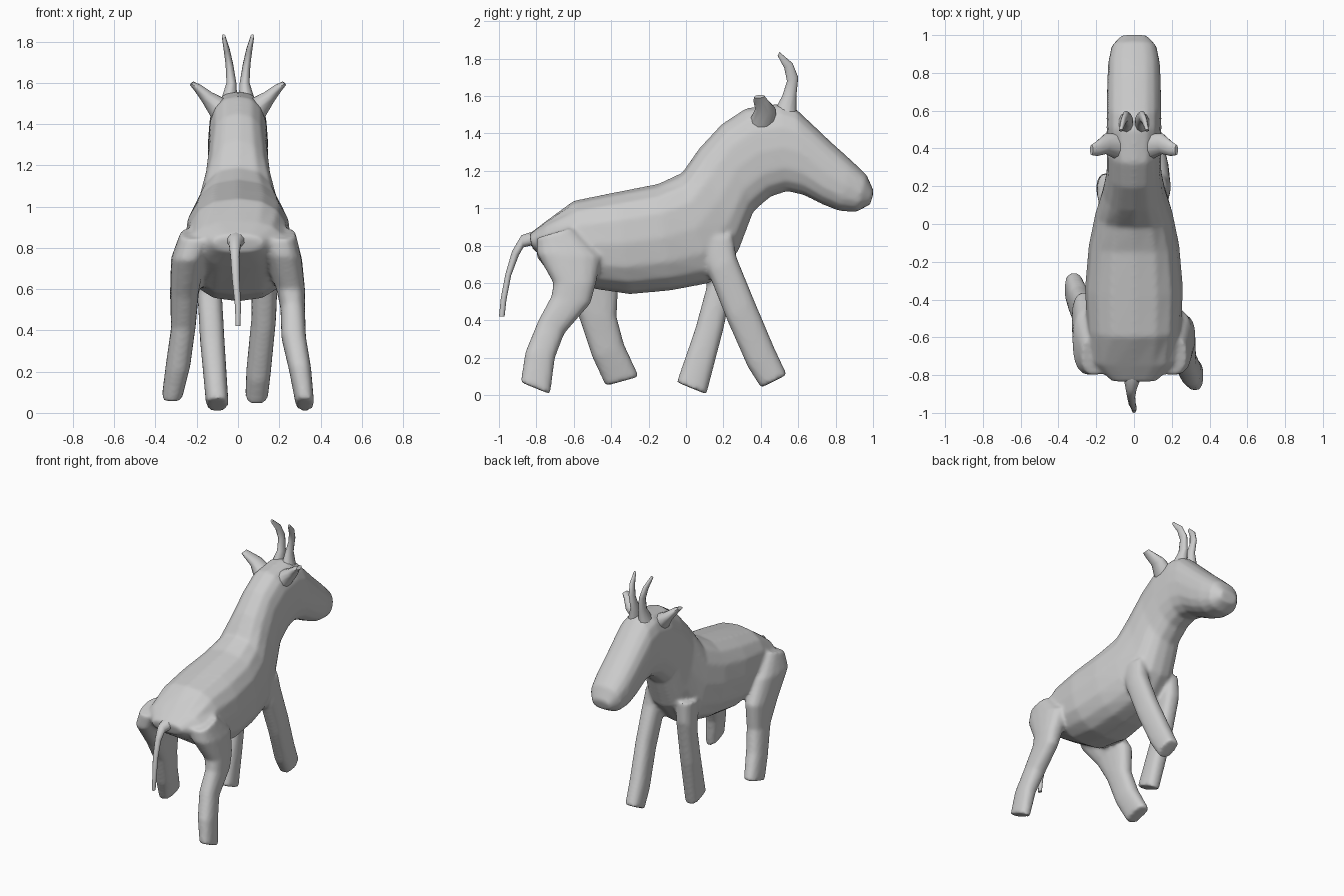
import bpy, bmesh
from math import cos, sin, pi
from mathutils import Vector


def loft(bm, rows, side=(1, 0, 0), power=2.5, sides=16):
    """Skin rings given as (y1, z1, y2, z2, x, half width)."""
    side = Vector(side).normalized()
    rings = []
    for y1, z1, y2, z2, x, w in rows:
        a, b = Vector((x, y1, z1)), Vector((x, y2, z2))
        mid, axis = (a + b) / 2, (a - b) / 2
        ring = []
        for i in range(sides):
            t = 2 * pi * i / sides
            c, s = cos(t), sin(t)
            c = (1 if c > 0 else -1) * abs(c) ** (2 / power)
            s = (1 if s > 0 else -1) * abs(s) ** (2 / power)
            ring.append(bm.verts.new(mid + axis * c + side * (w * s)))
        rings.append(ring)
    for r, q in zip(rings, rings[1:]):
        for i in range(sides):
            j = (i + 1) % sides
            bm.faces.new((r[i], r[j], q[j], q[i]))
    bm.faces.new(rings[0])
    bm.faces.new(rings[-1])


def finish(bm, name):
    bmesh.ops.recalc_face_normals(bm, faces=bm.faces[:])
    me = bpy.data.meshes.new(name)
    bm.to_mesh(me)
    bm.free()
    ob = bpy.data.objects.new(name, me)
    bpy.context.collection.objects.link(ob)
    bpy.ops.object.select_all(action='DESELECT')
    ob.select_set(True)
    bpy.context.view_layer.objects.active = ob
    bpy.ops.object.shade_smooth_by_angle(angle=pi / 3)
    return ob


body = bmesh.new()
# torso, neck and head: top point, bottom point, half width
loft(body, [
    (-.84, .86, -.82, .78, 0, .12), (-.75, .93, -.72, .71, 0, .22),
    (-.60, 1.04, -.50, .57, 0, .25), (-.38, 1.085, -.30, .54, 0, .26),
    (-.15, 1.13, -.08, .56, 0, .24), (-.02, 1.19, .13, .60, 0, .205),
    (.07, 1.32, .28, .77, 0, .165), (.19, 1.45, .36, .98, 0, .145),
    (.32, 1.535, .45, 1.06, 0, .145), (.50, 1.56, .54, 1.09, 0, .145),
    (.59, 1.53, .63, 1.07, 0, .145), (.78, 1.35, .73, 1.02, 0, .142),
    (.88, 1.26, .82, .985, 0, .138), (.965, 1.18, .91, .98, 0, .12),
    (1.005, 1.09, .985, 1.02, 0, .07)])
# right hind leg, stretched back
loft(body, [
    (-.80, .84, -.60, .90, .20, .08), (-.80, .76, -.45, .74, .22, .09),
    (-.71, .60, -.48, .60, .255, .07), (-.72, .53, -.51, .49, .265, .06),
    (-.79, .40, -.65, .33, .27, .06), (-.86, .23, -.70, .20, .30, .055),
    (-.885, .07, -.725, .005, .325, .045)])
# left hind leg, stepping forward
loft(body, [
    (-.80, .84, -.60, .90, -.20, .08), (-.80, .74, -.45, .76, -.24, .085),
    (-.66, .56, -.36, .60, -.26, .07), (-.57, .41, -.37, .42, -.265, .06),
    (-.50, .20, -.33, .27, -.29, .06), (-.43, .05, -.25, .10, -.32, .05)])
# right front leg, stepping forward
loft(body, [
    (.05, .82, .25, .86, .13, .05), (.12, .65, .27, .74, .13, .065),
    (.22, .40, .36, .52, .125, .06), (.33, .15, .47, .26, .10, .06),
    (.40, .04, .54, .11, .09, .055)])
# left front leg, pushing back
loft(body, [
    (.08, .80, .27, .83, -.135, .06), (.11, .58, .27, .68, -.14, .06),
    (.05, .36, .20, .35, -.125, .06), (-.05, .07, .11, .005, -.10, .055)])
ob = finish(body, "body_and_legs")
# blend the overlapping parts into one skin
m = ob.modifiers.new("merge", 'REMESH')
m.mode, m.voxel_size, m.use_smooth_shade = 'VOXEL', .012, True
m = ob.modifiers.new("blend", 'SMOOTH')
m.factor, m.iterations = .5, 8

# horns and ears, one per side
for s, label in ((1, "right"), (-1, "left")):
    bm = bmesh.new()
    loft(bm, [(.46, 1.50, .59, 1.50, s * .045, .045), (.515, 1.60, .59, 1.60, s * .032, .025),
              (.54, 1.68, .60, 1.70, s * .042, .019), (.525, 1.75, .57, 1.775, s * .055, .015),
              (.49, 1.815, .50, 1.835, s * .07, .009)], power=2, sides=10)
    finish(bm, label + "_horn")
    bm = bmesh.new()
    loft(bm, [(.34, 1.47, .48, 1.48, s * .09, .06), (.37, 1.53, .48, 1.53, s * .15, .035),
              (.36, 1.575, .44, 1.575, s * .195, .022), (.365, 1.595, .42, 1.60, s * .225, .012)],
         side=(.7 * s, 0, -.7), power=2, sides=10)
    finish(bm, label + "_ear")

# tail arching over and hanging down
bm = bmesh.new()
loft(bm, [(-.72, .92, -.76, .76, -.01, .08), (-.82, .875, -.83, .80, -.01, .045),
          (-.88, .855, -.87, .79, -.015, .03), (-.93, .77, -.895, .745, -.015, .022),
          (-.965, .65, -.935, .64, -.01, .019), (-.99, .52, -.96, .51, 0, .015),
          (-1, .42, -.97, .42, 0, .012)], power=2, sides=10)
finish(bm, "tail")
